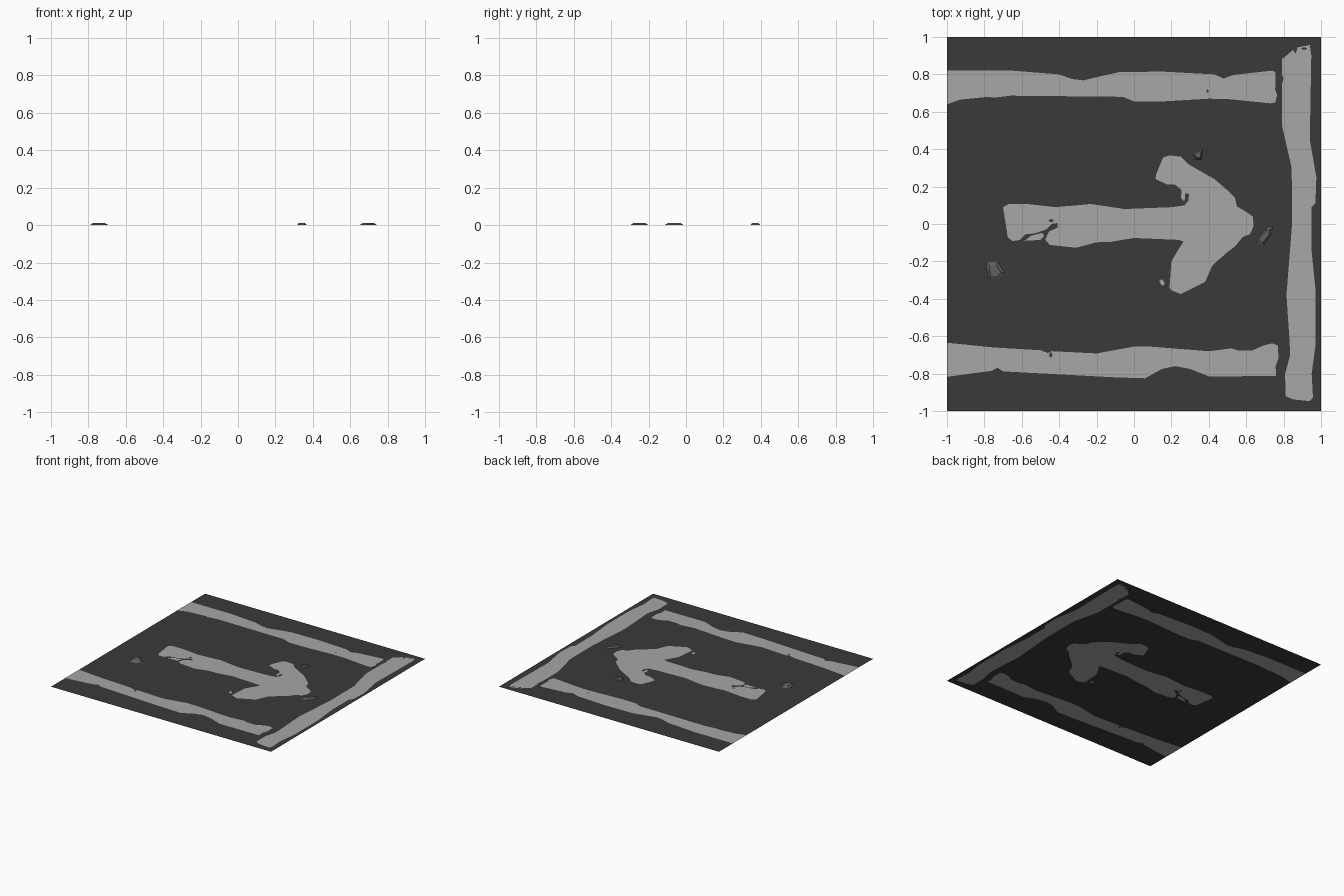
import bpy, bmesh
from mathutils import Vector
from mathutils.geometry import delaunay_2d_cdt


def material(name, v):
    m = bpy.data.materials.new(name)
    m.diffuse_color = (v, v, v, 1)
    return m


asphalt = material("dark asphalt", 0.042)
paint = material("worn grey paint", 0.385)
stone = material("stone grey", 0.115)


def add_mesh(name, verts, faces, mat):
    bm = bmesh.new()
    vs = [bm.verts.new(v) for v in verts]
    for f in faces:
        bm.faces.new([vs[i] for i in f])
    bmesh.ops.delete(bm, geom=[v for v in bm.verts if not v.link_faces], context='VERTS')
    me = bpy.data.meshes.new(name)
    bm.to_mesh(me)
    bm.free()
    me.materials.append(mat)
    ob = bpy.data.objects.new(name, me)
    bpy.context.collection.objects.link(ob)
    return ob


# Painted outlines, flush with the road
upper_line = [(-1, .82), (-.65, .82), (-.4, .80), (-.33, .775), (-.27, .768), (-.2, .785), (-.08, .812),
              (.15, .815), (.43, .80), (.48, .778), (.53, .797), (.74, .82), (.757, .81), (.755, .72),
              (.765, .69), (.755, .65), (.73, .645), (.5, .668), (.4, .67), (.15, .655), (0, .655),
              (-.06, .68), (-.66, .686), (-.75, .675), (-.78, .68), (-.93, .665), (-.97, .65), (-1, .64)]
lower_line = [(-1, -.635), (-.75, -.66), (-.5, -.675), (-.46, -.69), (-.44, -.68), (-.2, -.692),
              (0, -.655), (.08, -.655), (.4, -.68), (.52, -.665), (.56, -.677), (.63, -.677),
              (.69, -.65), (.74, -.638), (.77, -.65), (.772, -.72), (.757, -.76), (.76, -.813),
              (.4, -.815), (.3, -.775), (.22, -.76), (.15, -.775), (.06, -.825), (-.1, -.82),
              (-.7, -.788), (-.73, -.768), (-.76, -.785), (-1, -.817)]
end_line = [(.79, .88), (.82, .905), (.85, .93), (.865, .91), (.875, .945), (.94, .957), (.948, .9),
            (.94, .45), (.975, .25), (.97, .11), (.948, .09), (.948, -.13), (.97, -.35), (.97, -.65),
            (.95, -.8), (.957, -.93), (.94, -.947), (.85, -.938), (.81, -.92), (.808, -.8),
            (.835, -.7), (.83, -.6), (.815, -.38), (.845, 0), (.843, .3), (.79, .53), (.79, .74),
            (.80, .78), (.79, .8)]
arrow = [(-.70, .09), (-.67, .107), (-.57, .107), (-.42, .09), (-.23, .107), (-.05, .08), (.2, .09),
         (.27, .10), (.29, .125), (.295, .16), (.275, .165), (.27, .12), (.25, .14), (.255, .18),
         (.22, .21), (.18, .21), (.115, .24), (.12, .27), (.155, .355), (.19, .367), (.25, .36),
         (.29, .32), (.43, .24), (.5, .18), (.54, .14), (.55, .095), (.6, .065), (.635, .04),
         (.64, -.01), (.62, -.055), (.58, -.07), (.54, -.12), (.5, -.15), (.42, -.22), (.38, -.31),
         (.25, -.375), (.2, -.355), (.19, -.34), (.2, -.2), (.235, -.14), (.265, -.095), (.24, -.085),
         (0, -.075), (-.12, -.095), (-.2, -.098), (-.31, -.127), (-.45, -.112), (-.475, -.085),
         (-.455, -.04), (-.41, -.02), (-.41, .005), (-.44, .0), (-.47, -.03), (-.53, -.05),
         (-.58, -.055), (-.61, -.085), (-.65, -.092), (-.675, -.07)]
tail_flake = [(-.585, -.09), (-.55, -.062), (-.49, -.047), (-.48, -.065), (-.5, -.085)]
tip_flake = [(.135, -.305), (.15, -.295), (.165, -.315), (.16, -.33), (.145, -.325)]


def chip(x, y, r, s):
    return [(x - r, y), (x, y - s), (x + r, y), (x, y + s)]


marks = [("upper_side_line", upper_line), ("lower_side_line", lower_line), ("end_line", end_line),
         ("direction_arrow", arrow), ("tail_paint_flake", tail_flake), ("tip_paint_flake", tip_flake)]
# Worn chips showing asphalt through the paint
chips = [chip(.393, .71, .007, .01), chip(-.445, -.7, .01, .017), chip(-.443, .018, .015, .01),
         chip(.91, .938, .018, .008)]
square = [(-1, -1), (1, -1), (1, 1), (-1, 1)]

# Cut every outline into one flat sheet
pts, loops = [], []
for o in [square] + [m[1] for m in marks] + chips:
    area = sum(a[0] * b[1] - b[0] * a[1] for a, b in zip(o, o[1:] + o[:1]))
    o = o if area > 0 else o[::-1]
    loops.append(list(range(len(pts), len(pts) + len(o))))
    pts += [Vector(p) for p in o]
vs, _, tris, _, _, origin = delaunay_2d_cdt(pts, [], loops, 0, 1e-5)
verts = [(v.x, v.y, 0) for v in vs]
groups = {i: [] for i in range(len(marks) + 1)}
for t, src in zip(tris, origin):
    chipped = any(i > len(marks) for i in src)
    groups[0 if chipped or not src else max(src)].append(t)
add_mesh("road_surface", verts, groups[0], asphalt)
for i, (name, _) in enumerate(marks, 1):
    add_mesh(name, verts, groups[i], paint)


# Loose stones: low bevelled chunks with a smaller flat top
def pebble(name, base, h=.012, k=.62):
    n = len(base)
    cx, cy = sum(p[0] for p in base) / n, sum(p[1] for p in base) / n
    v = [(x, y, 0) for x, y in base]
    v += [(cx + (x - cx) * k, cy + (y - cy) * k, h) for x, y in base]
    f = [[i, (i + 1) % n, n + (i + 1) % n, n + i] for i in range(n)]
    add_mesh(name, v, f + [list(range(n, 2 * n))], stone)


pebble("left_stone", [(-.775, -.295), (-.725, -.298), (-.692, -.262), (-.73, -.2), (-.785, -.207), (-.79, -.235)])
pebble("upper_stone", [(.33, .345), (.36, .345), (.367, .395), (.345, .397), (.315, .37)])
pebble("right_stone", [(.65, -.1), (.69, -.115), (.735, -.055), (.742, -.012), (.71, -.018), (.665, -.075)])
